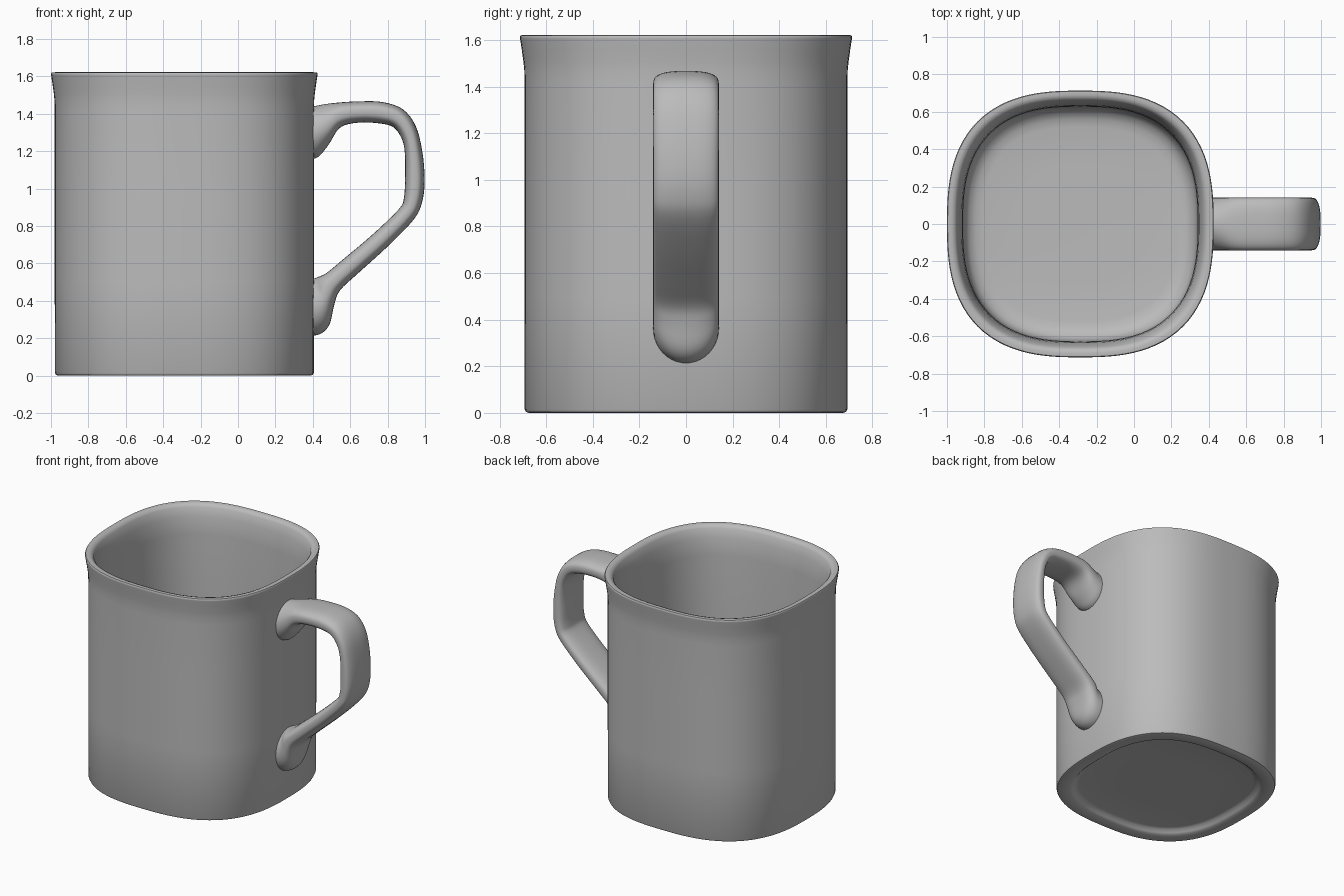
import bpy
from math import sin, cos, pi, copysign
from mathutils import Vector

cube = bpy.data.objects.get("Cube")
if cube:
    bpy.data.objects.remove(cube, do_unlink=True)

ceramic = bpy.data.materials.new("grey ceramic")
ceramic.use_nodes = True
GREY = (0.5, 0.5, 0.5, 1)
ceramic.diffuse_color = GREY
ceramic.node_tree.nodes["Principled BSDF"].inputs["Base Color"].default_value = GREY


def loft(name, rings):
    """Skin a list of equal closed rings and cap both ends."""
    n = len(rings[0])
    verts = [p for ring in rings for p in ring]
    faces = []
    for r in range(len(rings) - 1):
        for i in range(n):
            j = (i + 1) % n
            faces.append((r * n + i, r * n + j, (r + 1) * n + j, (r + 1) * n + i))
    faces.append(tuple(reversed(range(n))))
    faces.append(tuple(range(len(verts) - n, len(verts))))
    mesh = bpy.data.meshes.new(name)
    mesh.from_pydata(verts, [], faces)
    mesh.materials.append(ceramic)
    obj = bpy.data.objects.new(name, mesh)
    bpy.context.collection.objects.link(obj)
    bpy.ops.object.select_all(action="DESELECT")
    obj.select_set(True)
    bpy.context.view_layer.objects.active = obj
    bpy.ops.object.mode_set(mode="EDIT")
    bpy.ops.mesh.select_all(action="SELECT")
    bpy.ops.mesh.normals_make_consistent(inside=False)
    bpy.ops.object.mode_set(mode="OBJECT")
    bpy.ops.object.shade_smooth_by_angle(angle=0.7)
    return obj


def spline(points, steps):
    """Smooth curve through the given points, in any dimension."""
    pts = [Vector(p) for p in points]
    pts = [pts[0]] + pts + [pts[-1]]
    out = []
    for a, b, c, d in zip(pts, pts[1:], pts[2:], pts[3:]):
        for s in range(steps):
            t = s / steps
            out.append(0.5 * (2 * b + (c - a) * t + (2 * a - 5 * b + 4 * c - d) * t * t
                              + (3 * b - a - 3 * c + d) * t ** 3))
    return out + [pts[-1]]


# Cup: rounded-square rings following one wall profile (half width, height)
CENTRE_X, SQUARENESS, SIDES = -0.287, 2.65, 112
profile = [
    (0.30, 0.035), (0.55, 0.035), (0.575, 0.03), (0.59, 0.012), (0.605, 0.0),   # foot recess
    (0.675, 0.0), (0.687, 0.004), (0.692, 0.015),                               # foot edge
    (0.693, 0.5), (0.693, 1.0), (0.693, 1.42), (0.694, 1.47), (0.698, 1.51),    # outer wall
    (0.705, 1.56), (0.712, 1.605), (0.713, 1.613), (0.709, 1.62),               # flared lip
    (0.69, 1.622), (0.672, 1.616), (0.66, 1.60), (0.645, 1.54), (0.635, 1.48),
    (0.63, 1.42), (0.627, 0.8), (0.625, 0.20), (0.617, 0.15), (0.595, 0.115),   # inner wall
    (0.56, 0.097), (0.52, 0.09), (0.30, 0.088),                                 # inner floor
]


def cup_ring(half, z):
    ring = []
    for i in range(SIDES):
        a = 2 * pi * i / SIDES
        r = half * (abs(cos(a)) ** SQUARENESS + abs(sin(a)) ** SQUARENESS) ** (-1 / SQUARENESS)
        ring.append((CENTRE_X + r * cos(a), r * sin(a), z))
    return ring


loft("cup_body", [cup_ring(h, z) for h, z in profile])

# Handle: matching outer and inner edge points (outer x, z, inner x, z)
edges = [
    (0.38, 1.435, 0.38, 1.155), (0.42, 1.443, 0.43, 1.17), (0.47, 1.452, 0.485, 1.235),
    (0.54, 1.46, 0.545, 1.325), (0.64, 1.466, 0.64, 1.352), (0.77, 1.463, 0.76, 1.348),
    (0.88, 1.425, 0.835, 1.325), (0.95, 1.335, 0.88, 1.255), (0.985, 1.20, 0.893, 1.17),
    (0.998, 1.05, 0.893, 1.05), (0.985, 0.93, 0.887, 0.95), (0.94, 0.835, 0.86, 0.89),
    (0.80, 0.69, 0.72, 0.755), (0.64, 0.545, 0.56, 0.62), (0.545, 0.455, 0.475, 0.55),
    (0.515, 0.38, 0.435, 0.53), (0.49, 0.275, 0.41, 0.52), (0.445, 0.225, 0.395, 0.515),
    (0.38, 0.21, 0.38, 0.51),
]
HALF_WIDTH, SECTION_SIDES = 0.141, 40


def power(v, e):
    return copysign(abs(v) ** e, v)


def handle_ring(edge):
    ox, oz, ix, iz = edge
    outer, inner = Vector((ox, 0, oz)), Vector((ix, 0, iz))
    mid, reach = (outer + inner) / 2, (outer - inner) / 2
    # Thin parts are flat bars, thick ends become round pads
    e = 0.72 + 0.28 * min(1, max(0, (reach.length - 0.06) / 0.07))
    ring = []
    for i in range(SECTION_SIDES):
        a = 2 * pi * i / SECTION_SIDES
        p = mid + reach * power(sin(a), e)
        ring.append((p.x, HALF_WIDTH * power(cos(a), e), p.z))
    return ring


loft("handle", [handle_ring(e) for e in spline(edges, 4)])
